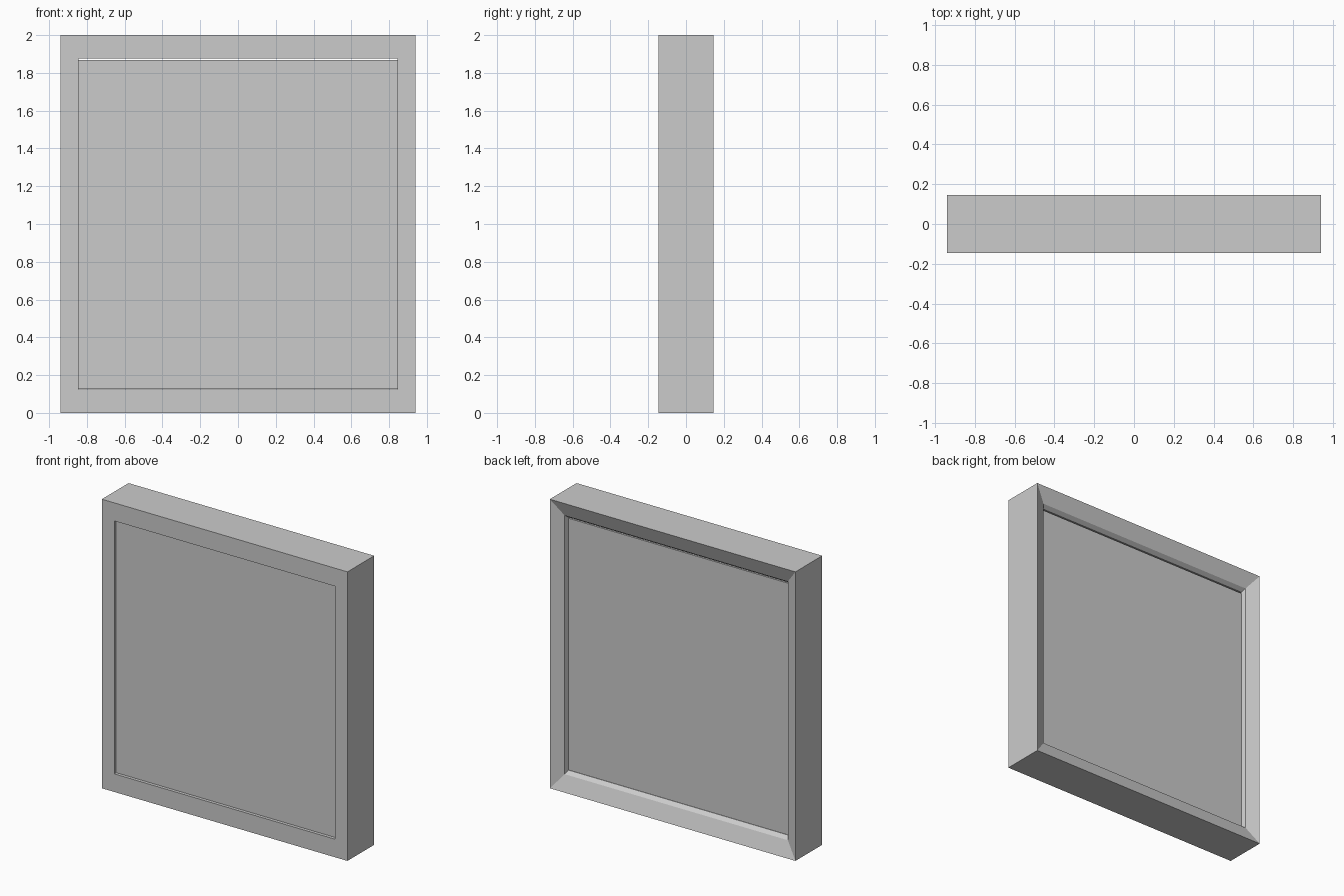
import bpy, bmesh

if "Cube" in bpy.data.objects:
    bpy.data.objects.remove(bpy.data.objects["Cube"])

HX, HY, CZ = 0.94, 0.146, 1.0


def make_object(name, bm):
    bmesh.ops.recalc_face_normals(bm, faces=bm.faces[:])
    mesh = bpy.data.meshes.new(name)
    bm.to_mesh(mesh)
    bm.free()
    obj = bpy.data.objects.new(name, mesh)
    bpy.context.collection.objects.link(obj)
    return obj


# Frame: rectangular rings (side inset, top/bottom inset, y) joined in a closed loop
profile = [
    (0.0, 0.0, -HY),       # outer front edge
    (0.0, 0.0, HY),        # outer back edge
    (0.086, 0.105, 0.106), # end of the shallow back slope
    (0.095, 0.125, 0.078), # inner lip
    (0.095, 0.125, -HY),   # front opening edge
]
bm = bmesh.new()
rings = []
for dx, dz, y in profile:
    x, z = HX - dx, 1.0 - dz
    rings.append([bm.verts.new((sx * x, y, CZ + sz * z))
                  for sx, sz in ((-1, -1), (1, -1), (1, 1), (-1, 1))])
for i, a in enumerate(rings):
    b = rings[(i + 1) % len(rings)]
    for j in range(4):
        k = (j + 1) % 4
        bm.faces.new((a[j], a[k], b[k], b[j]))
make_object("frame", bm)

# Panel: recessed a little at the front, with a thin gap along its top
bm = bmesh.new()
bmesh.ops.create_cube(bm, size=1.0)
x0, x1, y0, y1, z0, z1 = -0.845, 0.845, -0.126, 0.077, 0.126, 1.867
for v in bm.verts:
    v.co = (x0 if v.co.x < 0 else x1,
            y0 if v.co.y < 0 else y1,
            z0 if v.co.z < 0 else z1)
make_object("panel", bm)
